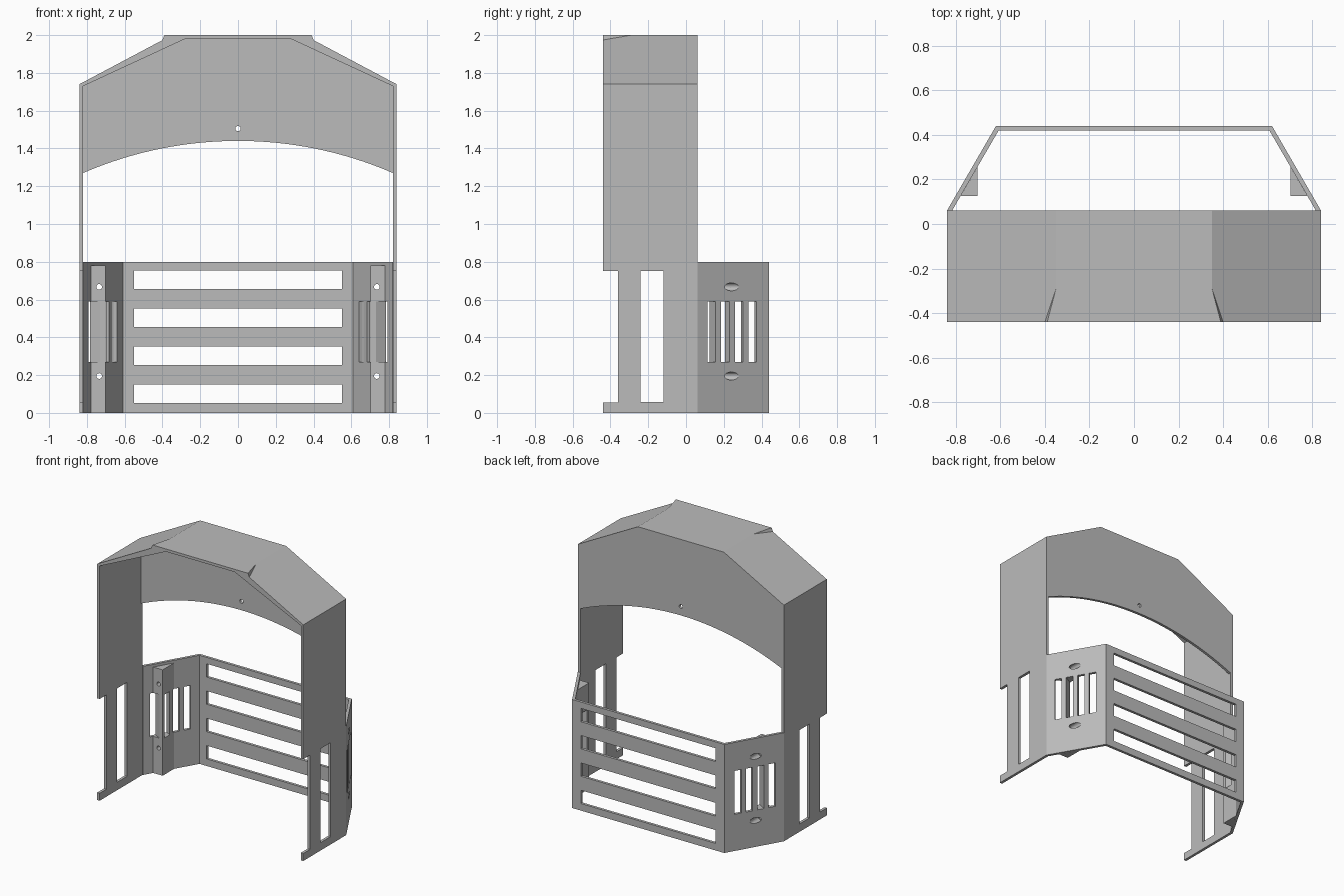
import bpy, bmesh, math
from mathutils import Vector, Matrix

if "Cube" in bpy.data.objects:
    bpy.data.objects.remove(bpy.data.objects["Cube"])

grey = bpy.data.materials.new("plain_grey")
grey.diffuse_color = (0.5, 0.5, 0.5, 1)
grey.use_nodes = True
grey.node_tree.nodes["Principled BSDF"].inputs["Base Color"].default_value = grey.diffuse_color


def make(name, bm):
    bmesh.ops.recalc_face_normals(bm, faces=bm.faces)
    me = bpy.data.meshes.new(name)
    bm.to_mesh(me)
    bm.free()
    me.materials.append(grey)
    ob = bpy.data.objects.new(name, me)
    bpy.context.collection.objects.link(ob)
    return ob


def prism(name, pts, axis, a, b):
    """Extrude a 2D profile along one axis from a to b."""
    def put(p, d):
        return {"x": (d, p[0], p[1]), "y": (p[0], d, p[1]), "z": (p[0], p[1], d)}[axis]
    bm = bmesh.new()
    face = bm.faces.new([bm.verts.new(put(p, a)) for p in pts])
    new = bmesh.ops.extrude_face_region(bm, geom=[face])["geom"]
    move = Vector(put((0, 0), b - a))
    bmesh.ops.translate(bm, vec=move, verts=[v for v in new if isinstance(v, bmesh.types.BMVert)])
    return make(name, bm)


def rect(u0, u1, v0, v1):
    return [(u0, v0), (u1, v0), (u1, v1), (u0, v1)]


def disc(u, v, r, n=24):
    return [(u + r * math.cos(2 * math.pi * i / n), v + r * math.sin(2 * math.pi * i / n)) for i in range(n)]


def cut(ob, cutters):
    """Subtract the cutters, bake the result and remove the cutters."""
    for c in cutters:
        m = ob.modifiers.new("cut", "BOOLEAN")
        m.operation, m.solver, m.object = "DIFFERENCE", "EXACT", c
    bpy.context.view_layer.update()
    dg = bpy.context.evaluated_depsgraph_get()
    me = bpy.data.meshes.new_from_object(ob.evaluated_get(dg))
    ob.modifiers.clear()
    ob.data = me
    for c in cutters:
        bpy.data.objects.remove(c)


# roof shell
half = [(0.84, 1.73), (0.84, 1.74), (0.35, 2.0)]
inner = [(0.28, 1.98), (0.82, 1.73)]
flip = lambda pts: [(-x, z) for x, z in reversed(pts)]
prism("roof", half + flip(half) + flip(inner) + inner, "y", -0.44, 0.06)

# arched back panel under the roof
R, zc = 2.063, 1.44 - 2.063
arc = []
for i in range(33):
    x = -0.82 + 1.64 * i / 32
    arc.append((x, zc + math.sqrt(R * R - x * x)))
arch = prism("arch_panel", arc + [(0.82, 1.73), (0.28, 1.98), (-0.28, 1.98), (-0.82, 1.73)], "y", 0.04, 0.06)
cut(arch, [prism("cutter", disc(0, 1.505, 0.014), "y", 0, 0.1)])

# lower enclosure: back wall and two angled wings
plan = [(0.817, 0.06), (0.84, 0.06), (0.62, 0.44)]
wall = prism("lower_wall", plan + flip(plan) + [(-0.608, 0.42), (0.608, 0.42)], "z", 0, 0.8)
cut(wall, [prism("cutter", rect(-0.55, 0.55, z, z + 0.098), "y", 0.38, 0.5)
           for z in (0.052, 0.253, 0.455, 0.655)])


def wing_cutters(s):
    """Upright slots square to the wing, and screw holes running front to back."""
    out = []
    n, t = Vector((0.865 * s, 0.501, 0)), Vector((-0.501 * s, 0.865, 0))
    for i in range(4):
        y = 0.135 + 0.0725 * i
        c = Vector((s * (0.84 - (y - 0.06) * 0.579), y, 0)) - n * 0.1
        pts = [c + n * a + t * b for a, b in ((-0.15, -0.025), (0.15, -0.025), (0.15, 0.025), (-0.15, 0.025))]
        out.append(prism("cutter", [(p.x, p.y) for p in pts], "z", 0.27, 0.59))
    for z in (0.195, 0.667):
        out.append(prism("cutter", disc(s * 0.735, z, 0.015), "y", 0.05, 0.33))
        out.append(prism("cutter", disc(s * 0.735, z, 0.021), "y", 0.18, 0.34))
    return out


for s, side in ((1, "right"), (-1, "left")):
    # side wall with foot notch and window
    sw = prism(side + "_side_wall",
               [(-0.44, 0), (0.06, 0), (0.06, 1.73), (-0.44, 1.73), (-0.44, 0.75),
                (-0.36, 0.75), (-0.36, 0.055), (-0.44, 0.055)], "x", s * 0.82, s * 0.84)
    cut(sw, [prism("cutter", rect(-0.24, -0.12, 0.058, 0.75), "x", s * 0.78, s * 0.88)])

    # wing openings and triangular mounting post
    cut(wall, wing_cutters(s))
    post = prism(side + "_post", [(s * 0.702, 0.125), (s * 0.779, 0.125), (s * 0.702, 0.258)], "z", 0, 0.78)
    cut(post, wing_cutters(s))

    # small raised lip where the flat top overlaps the slope
    bm = bmesh.new()
    a, b, c, d, e = [bm.verts.new((s * x, y, z)) for x, y, z in
                     ((0.35, -0.29, 2), (0.35, -0.44, 2), (0.39, -0.44, 2),
                      (0.40, -0.44, 1.974), (0.35, -0.44, 1.99))]
    for f in ((a, b, c), (a, c, d), (b, e, d, c), (a, d, e), (a, e, b)):
        bm.faces.new(f)
    make(side + "_roof_lip", bm)
